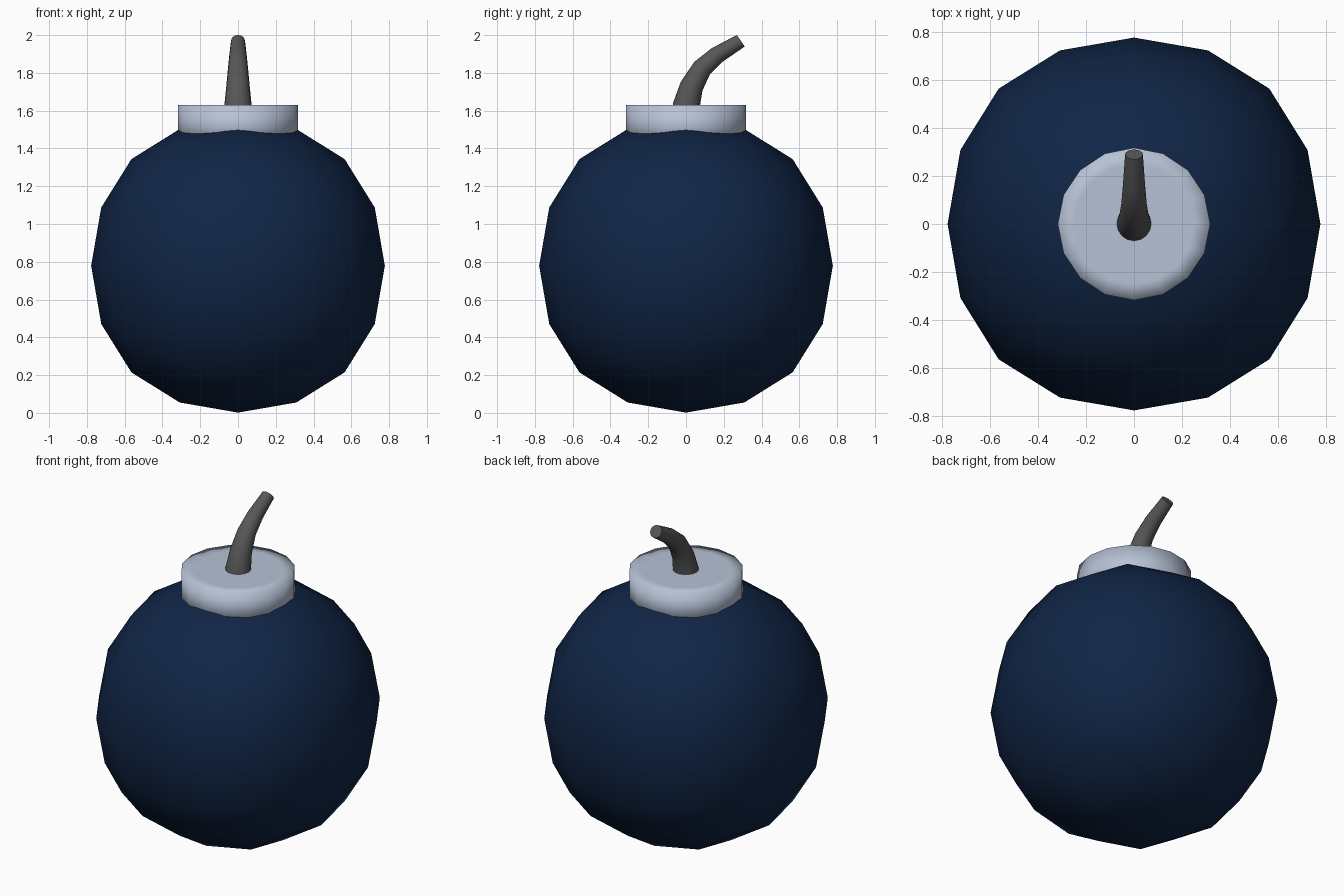
import bpy, bmesh, math
from mathutils import Vector

if "Cube" in bpy.data.objects:
    bpy.data.objects.remove(bpy.data.objects["Cube"])


def material(name, rgb):
    m = bpy.data.materials.new(name)
    m.diffuse_color = (*rgb, 1)
    m.use_nodes = True
    m.node_tree.nodes["Principled BSDF"].inputs["Base Color"].default_value = m.diffuse_color
    return m


navy = material("navy", (0.005, 0.018, 0.060))
pale = material("pale blue grey", (0.47, 0.54, 0.67))
dark = material("dark grey", (0.095, 0.095, 0.095))


def tube(name, sections, sides, mat):
    """Skin rings given as (y, z, radius, lean); lean tilts the ring towards +y."""
    bm = bmesh.new()
    rings = []
    for y, z, r, lean in sections:
        up = Vector((0, math.cos(lean), -math.sin(lean)))
        ring = []
        for i in range(sides):
            a = 2 * math.pi * i / sides
            p = Vector((0, y, z)) + r * (math.cos(a) * Vector((1, 0, 0)) + math.sin(a) * up)
            ring.append(bm.verts.new(p))
        rings.append(ring)
    for lo, hi in zip(rings, rings[1:]):
        for i in range(sides):
            j = (i + 1) % sides
            bm.faces.new((lo[i], lo[j], hi[j], hi[i]))
    bm.faces.new(rings[0][::-1])
    bm.faces.new(rings[-1])
    for f in bm.faces:
        f.smooth = True
    me = bpy.data.meshes.new(name)
    bm.to_mesh(me)
    bm.free()
    me.materials.append(mat)
    ob = bpy.data.objects.new(name, me)
    bpy.context.collection.objects.link(ob)
    return ob


# Round body: a cube subdivided into a ball
bpy.ops.mesh.primitive_cube_add(size=1.852, location=(0, 0, 0.779))
body = bpy.context.object
body.name = "body"
body.data.materials.append(navy)
bpy.ops.object.shade_smooth()
sub = body.modifiers.new("round", 'SUBSURF')
sub.levels = sub.render_levels = 2

# Collar cap, with flat inset rings on top to keep the soft rim shading
tube("collar_cap", [(0, 1.42, 0.318, 0), (0, 1.63, 0.318, 0), (0, 1.63, 0.25, 0),
                    (0, 1.63, 0.13, 0), (0, 1.63, 0.06, 0)], 16, pale)

# Tapered bent fuse with a flat sharp tip
fuse = tube("fuse", [(0, 1.60, 0.073, 0.0), (0.002, 1.63, 0.072, 0.12), (0.03, 1.73, 0.062, 0.40),
                     (0.085, 1.825, 0.053, 0.68), (0.165, 1.895, 0.046, 0.88),
                     (0.29, 1.97, 0.037, 0.98)], 16, dark)
bpy.ops.object.select_all(action='DESELECT')
fuse.select_set(True)
bpy.context.view_layer.objects.active = fuse
bpy.ops.object.shade_smooth_by_angle(angle=math.radians(50))
